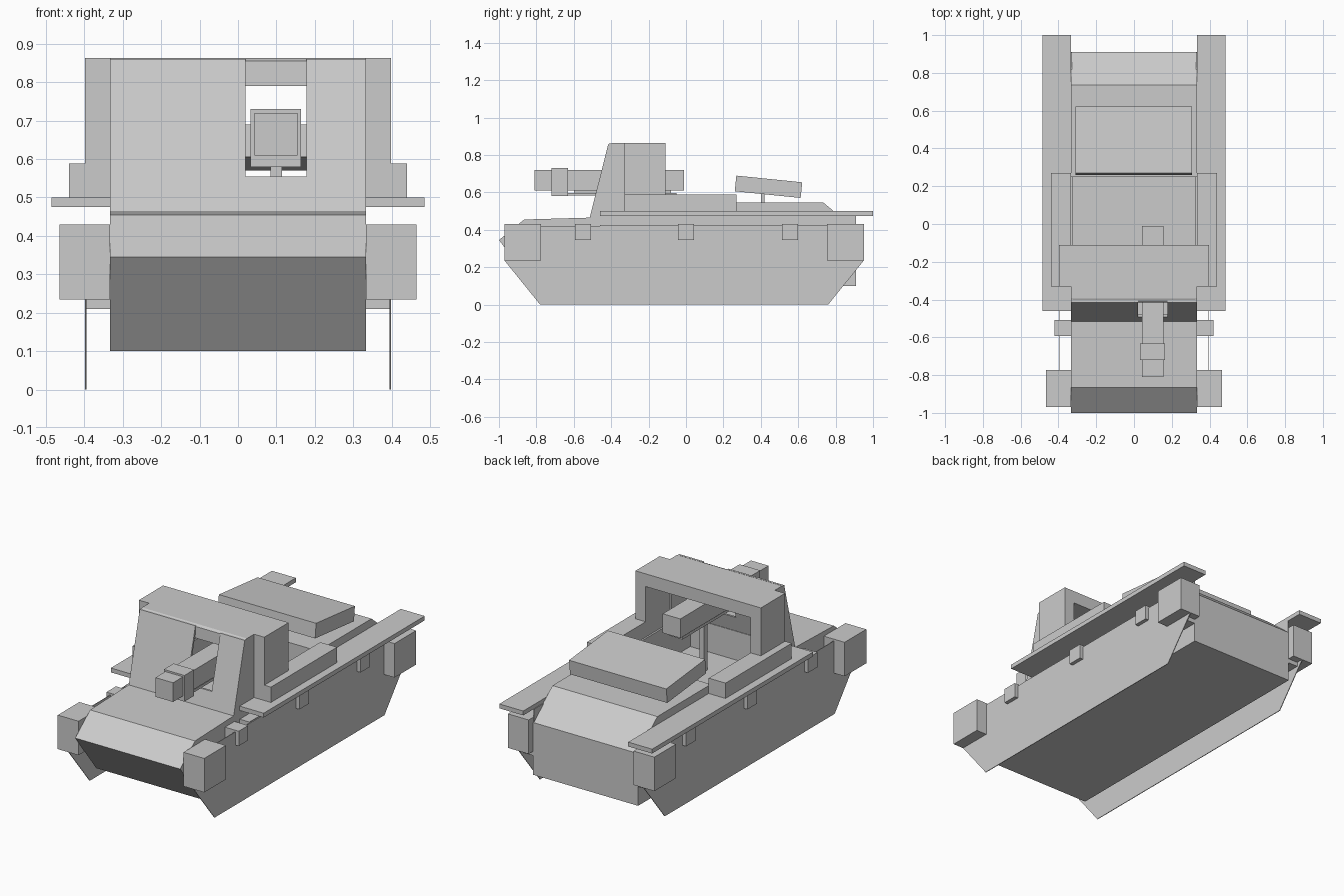
import bpy, bmesh, math

if "Cube" in bpy.data.objects:
    bpy.data.objects.remove(bpy.data.objects["Cube"])

grey = bpy.data.materials.new("plain_grey")
grey.diffuse_color = (0.6, 0.6, 0.6, 1)
grey.use_nodes = True
grey.node_tree.nodes["Principled BSDF"].inputs["Base Color"].default_value = grey.diffuse_color


def prism(name, profile, x0, x1):
    """Extrude a closed (y, z) profile from x0 to x1."""
    bm = bmesh.new()
    face = bm.faces.new([bm.verts.new((x0, y, z)) for y, z in profile])
    ext = bmesh.ops.extrude_face_region(bm, geom=[face])
    moved = [g for g in ext["geom"] if isinstance(g, bmesh.types.BMVert)]
    bmesh.ops.translate(bm, vec=(x1 - x0, 0, 0), verts=moved)
    bmesh.ops.recalc_face_normals(bm, faces=bm.faces)
    mesh = bpy.data.meshes.new(name)
    bm.to_mesh(mesh)
    bm.free()
    mesh.materials.append(grey)
    obj = bpy.data.objects.new(name, mesh)
    bpy.context.collection.objects.link(obj)
    return obj


def box(name, x0, x1, y0, y1, z0, z1):
    return prism(name, [(y0, z0), (y1, z0), (y1, z1), (y0, z1)], x0, x1)


def pair(maker, name, x0, x1, *args):
    """Build a part on both sides of the vehicle."""
    maker("right_" + name, x0, x1, *args) if maker is box else maker("right_" + name, *args, x0, x1)
    maker("left_" + name, -x1, -x0, *args) if maker is box else maker("left_" + name, *args, -x1, -x0)


W = 0.333   # half width of the hull
FLOOR = 0.30

# Hull with open crew well
prism("hull", [(-0.81, 0.10), (0.91, 0.10), (0.91, 0.40), (0.735, 0.545),
               (0.25, 0.545), (0.25, FLOOR), (-0.50, FLOOR), (-0.50, 0.465),
               (-0.515, 0.465), (-0.865, 0.455), (-1.0, 0.345)], -W, W)
pair(box, "well_wall", W - 0.01, W, -0.50, 0.25, FLOOR, 0.50)
pair(box, "rear_side_strip", W - 0.004, W, 0.75, 0.908, 0.38, 0.476)

# Track side plates and the ledge behind them
pair(prism, "track_plate", 0.394, 0.398,
     [(-0.97, 0.235), (-0.78, 0), (0.76, 0), (0.95, 0.235), (0.95, 0.42), (-0.97, 0.42)])
pair(box, "ledge", W, 0.394, -0.46, 0.91, 0.21, 0.425)

# Corner boxes and small brackets
for label, y in (("front", -0.872), ("rear", 0.853)):
    pair(box, label + "_corner_box", W, 0.465, y - 0.098, y + 0.098, 0.235, 0.43)
for i, y in enumerate((-0.55, 0.0, 0.555)):
    pair(box, "bracket_%d" % i, W, 0.42, y - 0.043, y + 0.043, 0.345, 0.43)

# Fenders and stowage bins
pair(box, "fender", W, 0.485, -0.46, 1.0, 0.475, 0.50)
pair(box, "bin", W, 0.44, -0.33, 0.27, 0.50, 0.588)

# Cabin: sloped front shield with a gun slot, cheeks, legs and roof
T = 0.012


def shield_y(z):
    return -0.515 + (z - 0.465) * 0.10 / 0.395


def shield(name, x0, x1, z0, z1):
    a, b = shield_y(z0), shield_y(z1)
    prism(name, [(a, z0), (a + T, z0), (b + T, z1), (b, z1)], x0, x1)


shield("front_shield_left", -W, 0.02, 0.465, 0.86)
shield("front_shield_right", 0.178, W, 0.465, 0.86)
shield("front_shield_sill", 0.02, 0.178, 0.465, 0.555)
pair(prism, "cheek", W - 0.01, W,
     [(-0.513, 0.465), (-0.33, 0.465), (-0.33, 0.862), (-0.413, 0.86)])
pair(box, "cabin_leg", W, 0.398, -0.33, -0.11, 0.50, 0.80)
box("roof", -0.398, 0.398, -0.33, -0.11, 0.79, 0.863)
prism("roof_front", [(-0.415, 0.79), (-0.33, 0.79), (-0.33, 0.863), (-0.395, 0.863),
                     (-0.412, 0.855)], -W, W)

# Gun on a pedestal
box("gun_body", 0.043, 0.155, -0.81, -0.01, 0.61, 0.72)
box("gun_collar", 0.033, 0.164, -0.72, -0.632, 0.58, 0.73)
box("gun_rail", 0.057, 0.143, -0.64, -0.05, 0.583, 0.598)
box("gun_rail_mount", 0.08, 0.12, -0.60, -0.08, 0.595, 0.612)
box("gun_pedestal", 0.085, 0.115, -0.315, -0.285, FLOOR, 0.61)

# Tilted box on the rear deck with its support
tray = box("tilted_rear_box", -0.31, 0.307, -0.177, 0.177, -0.042, 0.042)
tray.location = (0, 0.441, 0.630)
tray.rotation_euler.x = math.radians(-5.8)
box("rear_box_support", -0.01, 0.01, 0.40, 0.42, 0.54, 0.61)
